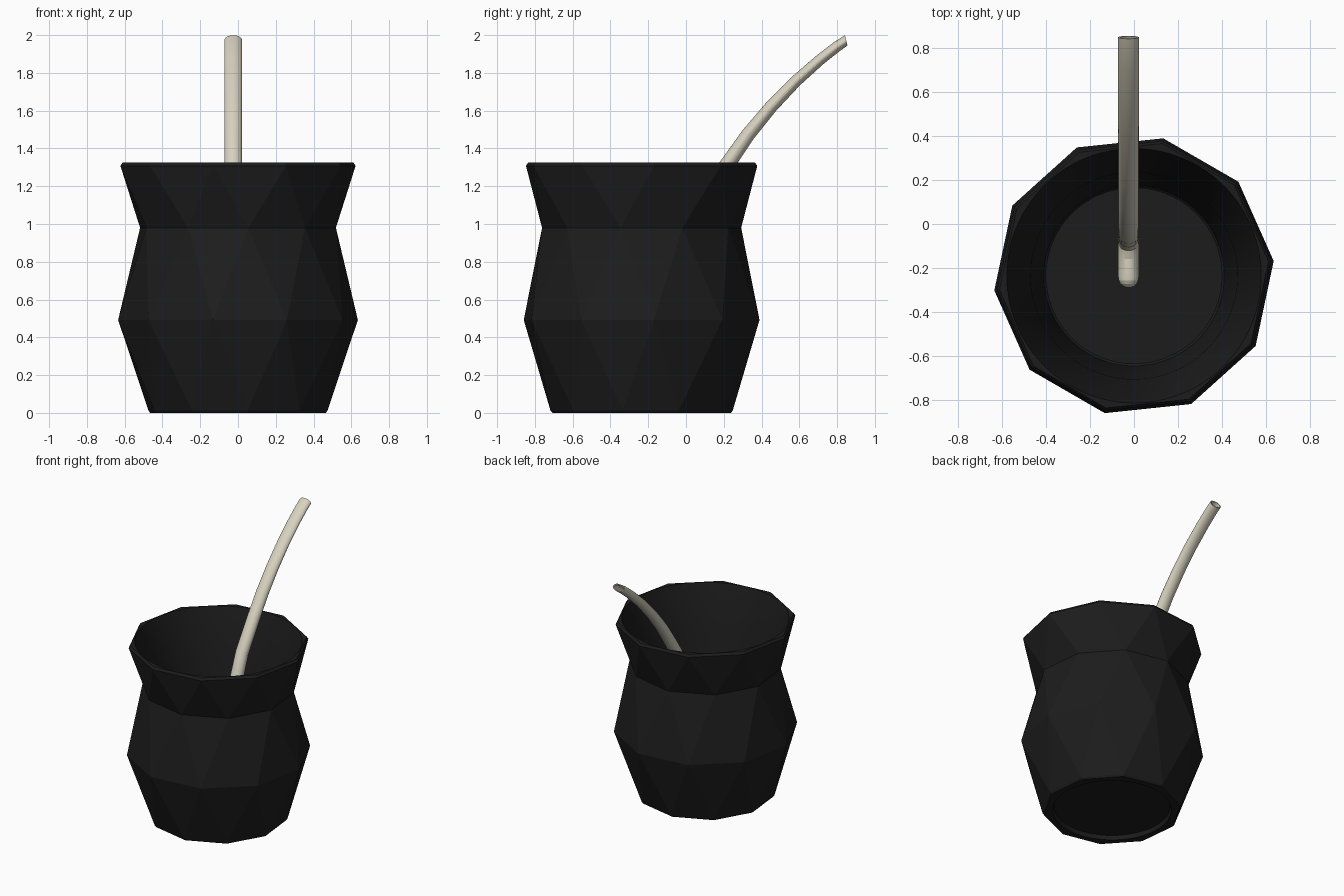
import bpy, bmesh, math
from mathutils import Vector

if "Cube" in bpy.data.objects:
    bpy.data.objects.remove(bpy.data.objects["Cube"])

CY = -0.235      # cup axis
SIDES = 10       # facets around the outside
PER = 8          # round segments per facet


def material(name, rgb):
    m = bpy.data.materials.new(name)
    m.diffuse_color = (*rgb, 1)
    m.use_nodes = True
    m.node_tree.nodes["Principled BSDF"].inputs["Base Color"].default_value = m.diffuse_color
    return m


def finish(bm, name, mat):
    bmesh.ops.recalc_face_normals(bm, faces=bm.faces)
    for e in bm.edges:
        if e.is_manifold and e.calc_face_angle(0) > math.radians(18):
            e.smooth = False
    me = bpy.data.meshes.new(name)
    bm.to_mesh(me)
    bm.free()
    me.materials.append(mat)
    ob = bpy.data.objects.new(name, me)
    bpy.context.collection.objects.link(ob)
    return ob


def ring(bm, n, r, z, start):
    return [bm.verts.new((r * math.cos(math.radians(start + 360 * i / n)),
                          CY + r * math.sin(math.radians(start + 360 * i / n)), z))
            for i in range(n)]


def bridge(bm, a, b, smooth=False):
    n = len(a)
    for i in range(n):
        j = (i + 1) % n
        bm.faces.new((a[i], a[j], b[j], b[i])).smooth = smooth


def zigzag(bm, a, b):
    # triangles between rings where b is turned half a step ahead of a
    n = len(a)
    for i in range(n):
        j = (i + 1) % n
        bm.faces.new((a[i], a[j], b[i]))
        bm.faces.new((a[j], b[j], b[i]))


def flat_rim(bm, outer, inner):
    # polygon edge outside, round edge inside
    n = len(inner)
    for i in range(SIDES):
        arc = [inner[(PER * i + k) % n] for k in range(PER, -1, -1)]
        bm.faces.new([outer[i], outer[(i + 1) % SIDES]] + arc)


# faceted cup
bm = bmesh.new()
A, B = 6, 24
foot = ring(bm, SIDES, 0.475, 0.0, B)
base = ring(bm, SIDES, 0.485, 0.012, B)
bulge = ring(bm, SIDES, 0.638, 0.492, A)
neck = ring(bm, SIDES, 0.53, 0.98, B)
lip = ring(bm, SIDES, 0.626, 1.308, A)
top = ring(bm, SIDES, 0.614, 1.325, A)
bridge(bm, foot, base)
zigzag(bm, bulge, base)
zigzag(bm, bulge, neck)
zigzag(bm, lip, neck)
bridge(bm, lip, top)

# round inside of the cup
N = SIDES * PER
inside = [ring(bm, N, r, z, A) for r, z in
          ((0.578, 1.325), (0.47, 0.98), (0.41, 0.11), (0.40, 0.10))]
flat_rim(bm, top, inside[0])
for a, b in zip(inside, inside[1:]):
    bridge(bm, a, b, True)
bm.faces.new(inside[-1])

# round recess under the cup
under = [ring(bm, N, 0.41, 0.0, B), ring(bm, N, 0.40, 0.03, B)]
flat_rim(bm, foot, under[0])
bridge(bm, under[0], under[1], True)
bm.faces.new(under[1])
finish(bm, "faceted_cup", material("matt_black", (0.012, 0.012, 0.012)))

# straw path: (y, z, half thickness)
path = [(-0.24, 0.16, 0.046), (-0.15, 0.16, 0.046), (-0.085, 0.19, 0.046),
        (-0.063, 0.27, 0.046), (-0.06, 0.45, 0.046), (-0.045, 0.65, 0.045),
        (-0.005, 0.88, 0.044), (0.085, 1.11, 0.042), (0.222, 1.32, 0.04),
        (0.33, 1.475, 0.037), (0.45, 1.62, 0.034), (0.58, 1.755, 0.031),
        (0.71, 1.87, 0.029), (0.80, 1.94, 0.028), (0.848, 1.972, 0.028)]


def straw_ring(bm, p, t, wide, thick, n=24):
    side, up = Vector((1, 0, 0)), Vector((0, -t.z, t.y))
    return [bm.verts.new(p + side * wide * math.cos(2 * math.pi * i / n)
                         + up * thick * math.sin(2 * math.pi * i / n)) for i in range(n)]


pts = [Vector((-0.025, y, z)) for y, z, _ in path]
tans = []
for i in range(len(pts)):
    tans.append((pts[min(i + 1, len(pts) - 1)] - pts[max(i - 1, 0)]).normalized())
tans[-1] = Vector((0, 0.97, 0.24)).normalized()   # slanted mouth cut

# straw with rounded foot and open mouth
bm = bmesh.new()
W = 0.047
rings = []
for deg in (80, 60, 40, 20):
    c, s = math.cos(math.radians(deg)), math.sin(math.radians(deg))
    rings.append(straw_ring(bm, pts[0] - tans[0] * 0.05 * s, tans[0], W * c, 0.046 * c))
for p, t, (_, _, h) in zip(pts, tans, path):
    rings.append(straw_ring(bm, p, t, W, h))
for k in (-1, -2, -3, -4):                        # hollow end
    rings.append(straw_ring(bm, pts[k], tans[k], W * 0.82, path[k][2] * 0.75))
for a, b in zip(rings, rings[1:]):
    bridge(bm, a, b, True)
bm.faces.new(rings[0])
bm.faces.new(rings[-1])
finish(bm, "drinking_straw", material("cream_metal", (0.68, 0.64, 0.52)))
